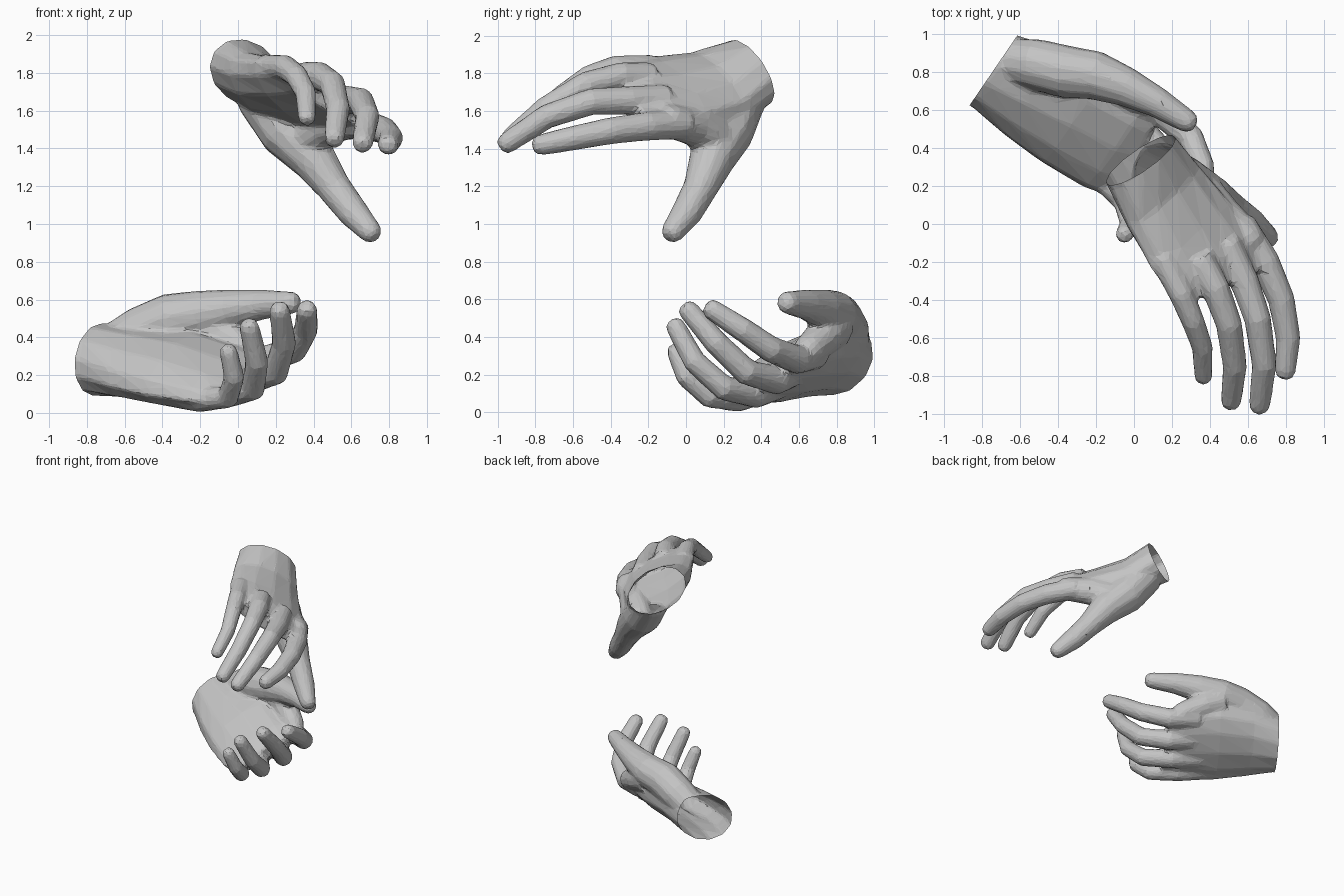
import bpy, bmesh, math
from mathutils import Vector

cube = bpy.data.objects.get("Cube")
if cube:
    bpy.data.objects.remove(cube, do_unlink=True)

grey = bpy.data.materials.new("plain grey")
grey.use_nodes = True
TONE = (0.55, 0.55, 0.55, 1)
grey.diffuse_color = TONE
grey.node_tree.nodes["Principled BSDF"].inputs["Base Color"].default_value = TONE
SIDES = 12


def loft(bm, sections):
    """Skin a closed skin over ellipses given as (centre, half axis, half axis)."""
    rings = []
    for c, u, v in sections:
        angles = [2 * math.pi * i / SIDES for i in range(SIDES)]
        rings.append([bm.verts.new(c + u * math.cos(a) + v * math.sin(a)) for a in angles])
    for a, b in zip(rings, rings[1:]):
        for i in range(SIDES):
            j = (i + 1) % SIDES
            bm.faces.new((a[i], a[j], b[j], b[i]))
    bm.faces.new(rings[0][::-1])
    bm.faces.new(rings[-1])


def directions(pts):
    """Travel direction at each point of a path."""
    last = len(pts) - 1
    return [(pts[min(i + 1, last)] - pts[max(i - 1, 0)]).normalized() for i in range(last + 1)]


def tube(bm, points, radii):
    """Tapered finger with a rounded tip, its rings carried along without twist."""
    pts = [Vector(p) for p in points]
    end = (pts[-1] - pts[-2]).normalized()
    r = radii[-1]
    pts += [pts[-1] + end * r * 0.5, pts[-1] + end * r * 0.8]
    dirs = directions(pts)
    u = dirs[0].orthogonal()
    sections = []
    for p, d, size in zip(pts, dirs, radii + [r * 0.85, r * 0.5]):
        u = (u - d * u.dot(d)).normalized()
        sections.append((p, u * size, d.cross(u) * size))
    loft(bm, sections)


def palm(bm, edges):
    """Palm from (little-finger edge, thumb edge, half thickness) sections."""
    mids = [(Vector(a) + Vector(b)) / 2 for a, b, t in edges]
    dirs = directions(mids)
    sections = []
    for (a, b, t), mid, d in zip(edges, mids, dirs):
        u = (Vector(b) - Vector(a)) / 2
        u -= d * u.dot(d)
        sections.append((mid, u, d.cross(u).normalized() * t))
    c, u, v = sections[0]
    loft(bm, [(c - dirs[0] * 0.12, u, v)] + sections)
    return mids[0]


def hand(name, palm_edges, fingers, thumb, web, cut_normal):
    bm = bmesh.new()
    wrist = palm(bm, palm_edges)
    for points, size in fingers:
        tube(bm, points, [size * k for k in (1.2, 1.15, 1.06, 0.97, 0.84)])
    tube(bm, *thumb)
    tube(bm, *web)
    bmesh.ops.recalc_face_normals(bm, faces=bm.faces)
    mesh = bpy.data.meshes.new(name)
    bm.to_mesh(mesh)
    bm.free()
    ob = bpy.data.objects.new(name, mesh)
    bpy.context.collection.objects.link(ob)

    # fuse the parts into one skin, then reduce it to large facets
    fuse = ob.modifiers.new("fuse", "REMESH")
    fuse.mode = "VOXEL"
    fuse.voxel_size = 0.013
    soften = ob.modifiers.new("soften", "SMOOTH")
    soften.iterations = 9
    facet = ob.modifiers.new("facet", "DECIMATE")
    facet.ratio = 0.07
    graph = bpy.context.evaluated_depsgraph_get()
    skin = bpy.data.meshes.new_from_object(ob.evaluated_get(graph))
    ob.modifiers.clear()

    # straight open cut across the wrist
    bm = bmesh.new()
    bm.from_mesh(skin)
    bmesh.ops.bisect_plane(bm, geom=bm.verts[:] + bm.edges[:] + bm.faces[:],
                           plane_co=wrist, plane_no=-Vector(cut_normal), clear_outer=True)
    for f in bm.faces:
        f.smooth = False
        f.material_index = 0
    bm.to_mesh(skin)
    bm.free()
    skin.materials.clear()
    skin.materials.append(grey)
    ob.data = skin


# upper hand, reaching forward with the palm down
hand(
    "upper_hand",
    [((-0.13, 0.21, 1.92), (0.20, 0.46, 1.69), 0.165),
     ((-0.05, 0.02, 1.88), (0.35, 0.28, 1.56), 0.145),
     ((0.05, -0.18, 1.865), (0.55, 0.06, 1.52), 0.12),
     ((0.15, -0.31, 1.855), (0.68, -0.10, 1.51), 0.095),
     ((0.20, -0.40, 1.835), (0.74, -0.26, 1.52), 0.065)],
    [([(0.56, 0.00, 1.53), (0.69, -0.20, 1.52), (0.775, -0.40, 1.495),
       (0.81, -0.60, 1.455), (0.795, -0.77, 1.42)], 0.068),
     ([(0.48, -0.10, 1.66), (0.58, -0.30, 1.655), (0.65, -0.50, 1.65),
       (0.685, -0.74, 1.57), (0.66, -0.95, 1.43)], 0.068),
     ([(0.34, -0.18, 1.78), (0.43, -0.34, 1.785), (0.50, -0.53, 1.74),
       (0.53, -0.75, 1.61), (0.51, -0.93, 1.455)], 0.066),
     ([(0.15, -0.18, 1.83), (0.25, -0.37, 1.83), (0.31, -0.51, 1.785),
       (0.36, -0.65, 1.69), (0.365, -0.80, 1.565)], 0.058)],
    ([(0.12, 0.29, 1.69), (0.26, 0.21, 1.49), (0.405, 0.135, 1.34), (0.51, 0.075, 1.19),
      (0.61, 0.005, 1.06), (0.70, -0.07, 0.96)], [0.145, 0.15, 0.122, 0.092, 0.083, 0.063]),
    ([(0.36, 0.15, 1.45), (0.46, 0.05, 1.515), (0.60, -0.08, 1.545)], [0.12, 0.105, 0.09]),
    (0.46, -0.82, -0.33))

# lower hand, cupped with the fingers curling up
hand(
    "lower_hand",
    [((-0.86, 0.63, 0.19), (-0.62, 0.98, 0.375), 0.185),
     ((-0.66, 0.46, 0.14), (-0.44, 0.94, 0.40), 0.16),
     ((-0.46, 0.31, 0.09), (-0.18, 0.85, 0.39), 0.145),
     ((-0.26, 0.19, 0.06), (0.08, 0.68, 0.33), 0.105),
     ((-0.16, 0.16, 0.06), (0.20, 0.60, 0.29), 0.065)],
    [([(-0.06, 0.69, 0.31), (0.14, 0.59, 0.28), (0.30, 0.45, 0.335),
       (0.36, 0.30, 0.44), (0.365, 0.14, 0.545)], 0.067),
     ([(-0.18, 0.58, 0.22), (0.05, 0.48, 0.17), (0.20, 0.32, 0.215),
       (0.245, 0.16, 0.37), (0.22, 0.015, 0.54)], 0.067),
     ([(-0.30, 0.48, 0.14), (-0.06, 0.37, 0.095), (0.08, 0.20, 0.13),
       (0.10, 0.045, 0.27), (0.06, -0.055, 0.455)], 0.064),
     ([(-0.46, 0.43, 0.12), (-0.20, 0.27, 0.068), (-0.05, 0.12, 0.085),
       (-0.02, 0.00, 0.19), (-0.05, -0.055, 0.325)], 0.058)],
    ([(-0.68, 0.86, 0.34), (-0.52, 0.84, 0.43), (-0.36, 0.80, 0.495), (-0.20, 0.78, 0.52),
      (-0.04, 0.72, 0.55), (0.12, 0.64, 0.572), (0.28, 0.54, 0.583)],
     [0.12, 0.135, 0.14, 0.13, 0.105, 0.082, 0.062]),
    ([(-0.20, 0.79, 0.46), (-0.08, 0.74, 0.41), (0.06, 0.65, 0.33)], [0.11, 0.10, 0.085]),
    (0.82, -0.56, 0))
